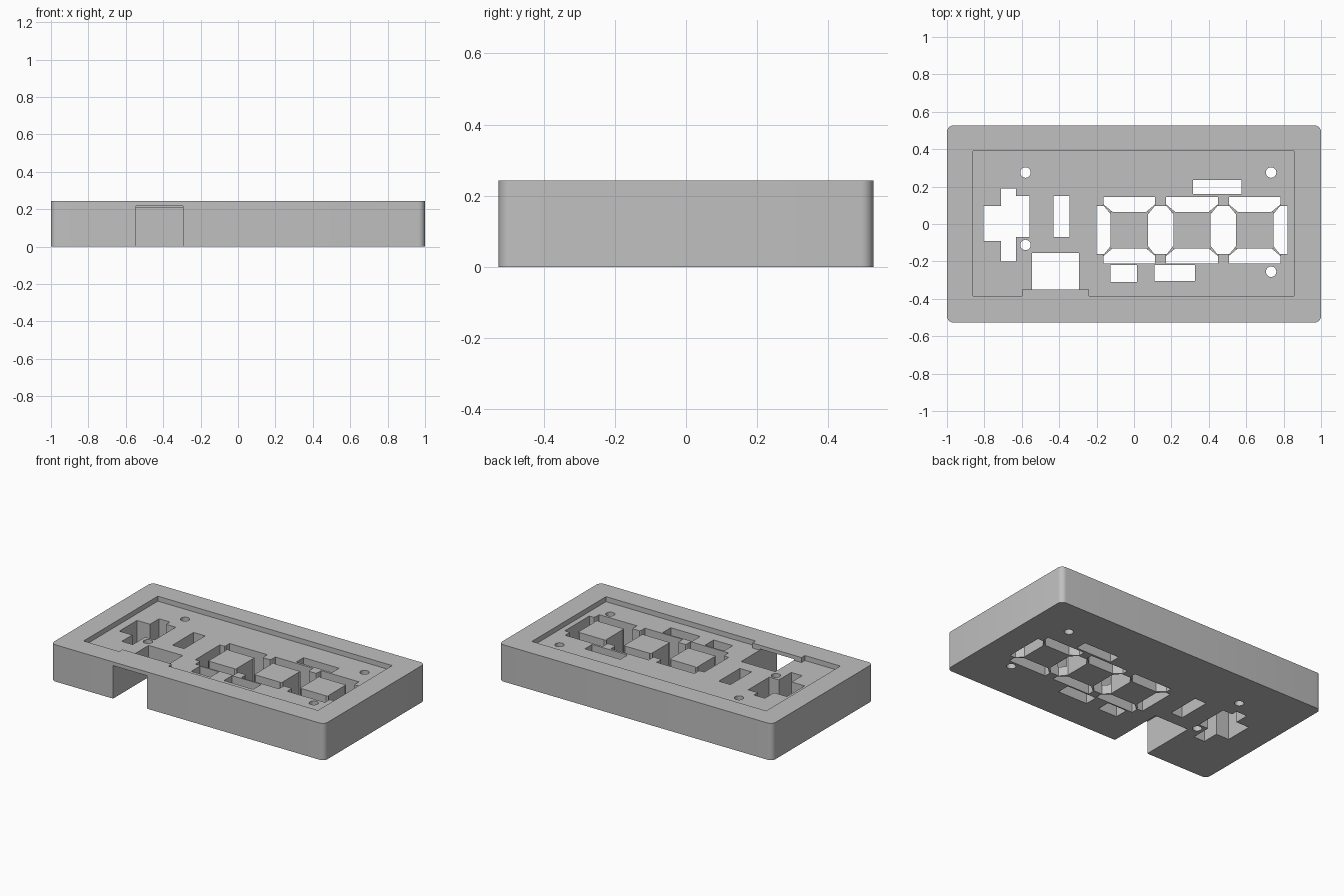
import bpy, bmesh, math

cube = bpy.data.objects.get("Cube")
if cube:
    bpy.data.objects.remove(cube, do_unlink=True)

HEIGHT, FLOOR, BRIDGE = 0.243, 0.21, 0.06
LOW, HIGH = -0.1, 0.4


def prism(bm, points, z0, z1):
    """Upright prism over a plan outline."""
    bottom = [bm.verts.new((x, y, z0)) for x, y in points]
    face = bm.faces.new(bottom)
    ext = bmesh.ops.extrude_face_region(bm, geom=[face])
    for v in ext["geom"]:
        if isinstance(v, bmesh.types.BMVert):
            v.co.z = z1


def rect(x0, x1, y0, y1):
    return [(x0, y0), (x1, y0), (x1, y1), (x0, y1)]


def make_object(name, bm):
    bmesh.ops.recalc_face_normals(bm, faces=bm.faces)
    mesh = bpy.data.meshes.new(name)
    bm.to_mesh(mesh)
    bm.free()
    obj = bpy.data.objects.new(name, mesh)
    bpy.context.collection.objects.link(obj)
    return obj


def cut(target, shapes):
    """Subtract a list of (outline, z0, z1) prisms from the target."""
    bm = bmesh.new()
    for outline, z0, z1 in shapes:
        prism(bm, outline, z0, z1)
    cutter = make_object("cutter", bm)
    cutter.hide_render = True
    mod = target.modifiers.new("cut", "BOOLEAN")
    mod.operation, mod.solver, mod.use_self = "DIFFERENCE", "EXACT", True
    mod.object = cutter
    bpy.context.view_layer.objects.active = target
    bpy.ops.object.modifier_apply(modifier=mod.name)
    bpy.data.objects.remove(cutter, do_unlink=True)


# Outer block with rounded upright corners
bm = bmesh.new()
prism(bm, rect(-1, 1, -0.527, 0.527), 0, HEIGHT)
upright = [e for e in bm.edges if abs(e.verts[0].co.z - e.verts[1].co.z) > 0.1]
bmesh.ops.bevel(bm, geom=upright, offset=0.035, segments=6, profile=0.5,
                affect="EDGES")
panel = make_object("display_panel", bm)

# Shallow recess, stepped around the connector bay
recess = [(-0.86, -0.385), (-0.6, -0.385), (-0.6, -0.35), (-0.24, -0.35),
          (-0.24, -0.385), (0.855, -0.385), (0.855, 0.39), (-0.86, 0.39)]
cut(panel, [(recess, FLOOR, HIGH)])

# Connector bay: open at the front, and open upward inside the recess
cut(panel, [(rect(-0.545, -0.295, -0.7, -0.155), LOW, 0.218)])

# Rectangular windows, including the three parts of the plus sign
windows = [(-0.805, -0.70, -0.09, 0.095), (-0.71, -0.63, -0.2, 0.19),
           (-0.64, -0.56, -0.07, 0.15), (-0.43, -0.345, -0.07, 0.15),
           (0.315, 0.575, 0.16, 0.235), (-0.125, 0.015, -0.31, -0.22),
           (0.11, 0.325, -0.305, -0.22)]
holes = [(rect(*w), LOW, HIGH) for w in windows]

# Round screw holes
for cx, cy in [(-0.58, 0.275), (0.733, 0.275), (-0.58, -0.112), (0.733, -0.255)]:
    ring = [(cx + 0.028 * math.cos(k * math.tau / 24),
             cy + 0.028 * math.sin(k * math.tau / 24)) for k in range(24)]
    holes.append((ring, LOW, HIGH))
cut(panel, holes)

# Segment openings around three square islands
bar = [(-0.09, 0.098), (0.09, 0.098), (0.138, 0.138), (0.138, 0.178),
       (-0.138, 0.178), (-0.138, 0.138)]
side = [(0.1, -0.085), (0.135, -0.128), (0.175, -0.128),
        (0.175, 0.128), (0.135, 0.128), (0.1, 0.085)]
# Corner gaps are cut only down to the thin bridges holding the islands
gap = [(0.085, 0.11), (0.1, 0.098), (0.112, 0.085), (0.145, 0.12),
       (0.138, 0.137), (0.13, 0.145)]
for cx in (-0.025, 0.31, 0.645):
    def place(outline, sx, sy):
        return [(cx + sx * x, -0.033 + sy * y) for x, y in outline]
    for s in (-1, 1):
        cut(panel, [(place(bar, 1, s), LOW, HIGH)])
        cut(panel, [(place(side, s, 1), LOW, HIGH)])
    for sx in (-1, 1):
        for sy in (-1, 1):
            cut(panel, [(place(gap, sx, sy), BRIDGE, HIGH)])

# Single grey plastic
grey = bpy.data.materials.new("grey_plastic")
grey.use_nodes = True
colour = (0.53, 0.53, 0.53, 1)
grey.diffuse_color = colour
grey.node_tree.nodes["Principled BSDF"].inputs["Base Color"].default_value = colour
panel.data.materials.clear()
panel.data.materials.append(grey)

# Smooth rounded corners and holes, crisp everywhere else
bpy.ops.object.select_all(action="DESELECT")
panel.select_set(True)
bpy.context.view_layer.objects.active = panel
bpy.ops.object.shade_smooth_by_angle(angle=math.radians(30))
